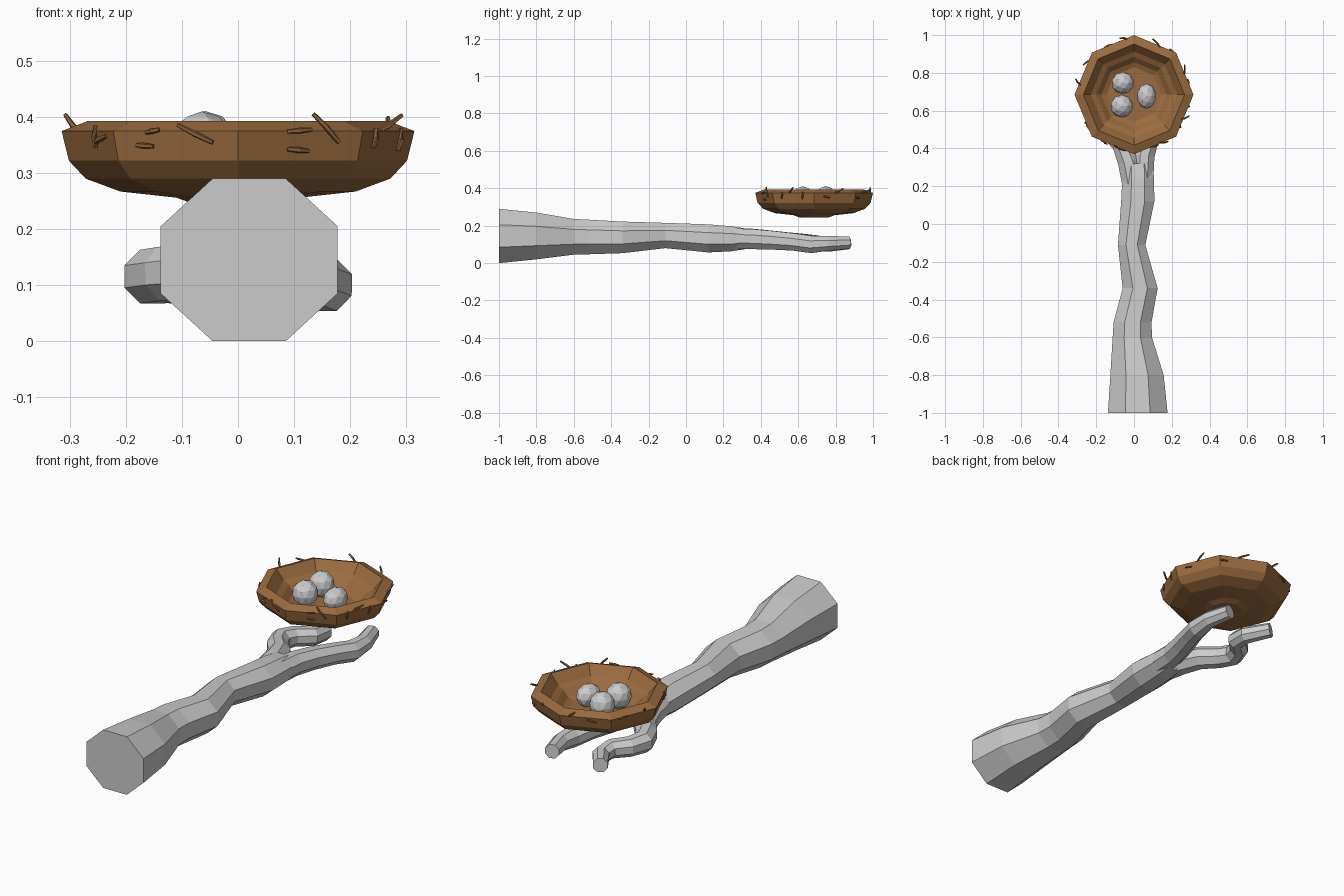
import bpy, bmesh, math
from mathutils import Vector

if "Cube" in bpy.data.objects:
    bpy.data.objects.remove(bpy.data.objects["Cube"])


def material(name, rgb):
    m = bpy.data.materials.new(name)
    m.diffuse_color = (*rgb, 1)
    m.use_nodes = True
    m.node_tree.nodes["Principled BSDF"].inputs["Base Color"].default_value = m.diffuse_color
    return m


GREY = material("pale_grey", (0.6, 0.6, 0.6))
BROWN = material("nest_brown", (0.33, 0.15, 0.05))
TWIG = material("twig_brown", (0.24, 0.115, 0.042))


def finish(bm, name, mat):
    bmesh.ops.recalc_face_normals(bm, faces=bm.faces)
    me = bpy.data.meshes.new(name)
    bm.to_mesh(me)
    bm.free()
    me.materials.append(mat)
    ob = bpy.data.objects.new(name, me)
    bpy.context.collection.objects.link(ob)
    return ob


def skin(bm, rings):
    """Join equal rings of points into a tube with capped ends."""
    rows = [[bm.verts.new(p) for p in r] for r in rings]
    n = len(rows[0])
    for a, b in zip(rows, rows[1:]):
        for i in range(n):
            j = (i + 1) % n
            bm.faces.new((a[i], a[j], b[j], b[i]))
    bm.faces.new(rows[0])
    bm.faces.new(rows[-1])


def sweep(bm, path, sides):
    """Tube along points (x, y, z, radius)."""
    pts = [Vector(p[:3]) for p in path]
    rings = []
    for i, p in enumerate(pts):
        t = (pts[min(i + 1, len(pts) - 1)] - pts[max(i - 1, 0)]).normalized()
        side = t.cross(Vector((0, 0, 1))).normalized()
        up = side.cross(t)
        rings.append([p + path[i][3] * (side * math.cos(a) + up * math.sin(a))
                      for a in [math.tau * (k + 0.5) / sides for k in range(sides)]])
    skin(bm, rings)


# Main branch: y, x min, x max, z min, z max of each eight-sided ring
main = [(-1.0, -0.138, 0.178, 0.0, 0.29), (-0.8, -0.125, 0.157, 0.02, 0.27),
        (-0.6, -0.113, 0.095, 0.045, 0.236), (-0.52, -0.108, 0.093, 0.047, 0.232),
        (-0.34, -0.06, 0.125, 0.053, 0.222), (-0.11, -0.085, 0.06, 0.08, 0.215),
        (0.12, -0.068, 0.108, 0.057, 0.207), (0.24, -0.062, 0.106, 0.063, 0.197),
        (0.32, -0.06, 0.1, 0.075, 0.185)]
bm = bmesh.new()
rings = []
for y, x0, x1, z0, z1 in main:
    c = math.cos(math.pi / 8)
    rx, rz = (x1 - x0) / 2 / c, (z1 - z0) / 2 / c
    rings.append([Vector(((x0 + x1) / 2 + rx * math.cos(a), y, (z0 + z1) / 2 + rz * math.sin(a)))
                  for a in [math.tau * (k + 0.5) / 8 for k in range(8)]])
skin(bm, rings)
finish(bm, "main_branch", GREY)

# Two forked limbs under the nest
left = [(-0.005, 0.2, 0.132, 0.06), (-0.03, 0.33, 0.13, 0.06), (-0.065, 0.42, 0.126, 0.055),
        (-0.125, 0.49, 0.12, 0.052), (-0.155, 0.56, 0.115, 0.052), (-0.13, 0.63, 0.112, 0.047),
        (-0.068, 0.69, 0.107, 0.045), (-0.062, 0.76, 0.1, 0.042), (-0.132, 0.865, 0.108, 0.036)]
right = [(0.045, 0.2, 0.132, 0.06), (0.055, 0.36, 0.128, 0.058), (0.085, 0.47, 0.122, 0.054),
         (0.125, 0.58, 0.113, 0.05), (0.158, 0.67, 0.1, 0.05), (0.162, 0.76, 0.105, 0.042),
         (0.13, 0.872, 0.11, 0.036)]
for name, path in (("left_fork", left), ("right_fork", right)):
    bm = bmesh.new()
    sweep(bm, path, 8)
    finish(bm, name, GREY)

# Nest: eight-sided bowl, profile from the outer base over the rim to the floor
NEST_Y = 0.685
profile = [(0.08, 0.245), (0.11, 0.256), (0.21, 0.267), (0.272, 0.29), (0.302, 0.322),
           (0.315, 0.375), (0.268, 0.393), (0.228, 0.345), (0.2, 0.33), (0.172, 0.302),
           (0.145, 0.29)]
bm = bmesh.new()
skin(bm, [[Vector((r * math.cos(k * math.pi / 4), NEST_Y + r * math.sin(k * math.pi / 4), z))
           for k in range(8)] for r, z in profile])
finish(bm, "nest", BROWN)

# Eggs: centre and half sizes
eggs = [(-0.06, 0.747, 0.348, 0.06, 0.059, 0.063), (-0.065, 0.624, 0.348, 0.06, 0.061, 0.062),
        (0.066, 0.677, 0.335, 0.051, 0.067, 0.054)]
for i, (x, y, z, sx, sy, sz) in enumerate(eggs):
    bm = bmesh.new()
    bmesh.ops.create_icosphere(bm, subdivisions=2, radius=1)
    for v in bm.verts:
        v.co = Vector((x + v.co.x * sx, y + v.co.y * sy, z + v.co.z * sz))
    finish(bm, f"egg_{i + 1}", GREY)

# Loose twigs on the nest wall: angle, height, upward tilt, outward lean (degrees), length
twigs = [(-12, 0.36, 85, 5, 0.04), (-25, 0.385, 40, 35, 0.07), (-35, 0.362, 80, 0, 0.035),
         (-58, 0.38, -50, 15, 0.07), (-68, 0.376, 5, 5, 0.045), (-68, 0.341, -5, 5, 0.04),
         (-105, 0.37, -25, 8, 0.075), (-121, 0.375, 10, 5, 0.03), (-125, 0.349, -4, 5, 0.045),
         (-150, 0.365, 85, 3, 0.04), (-146, 0.36, 15, 10, 0.05), (168, 0.385, 130, 40, 0.065),
         (145, 0.375, 20, 20, 0.06), (118, 0.36, -15, 5, 0.05), (100, 0.385, 40, 15, 0.06),
         (65, 0.38, 15, 25, 0.08), (48, 0.35, -10, 5, 0.045), (25, 0.382, 30, 25, 0.075),
         (12, 0.355, -15, 6, 0.045)]
bm = bmesh.new()
for ang, z, tilt, lean, length in twigs:
    a, t, o = map(math.radians, (ang, tilt, lean))
    wall = (0.315 - (0.375 - min(z, 0.375)) * 0.25) * math.cos(math.pi / 8)
    r = wall / math.cos(a % (math.pi / 4) - math.pi / 8) + 0.002
    out = Vector((math.cos(a), math.sin(a), 0))
    tan = Vector((-out.y, out.x, 0))
    d = (tan * math.cos(t) + Vector((0, 0, 1)) * math.sin(t)) * math.cos(o) + out * math.sin(o)
    c = Vector((0, NEST_Y, z)) + out * r
    bend = out * 0.004
    sweep(bm, [(*(c - d * length / 2), 0.004), (*(c + bend), 0.0055),
               (*(c + d * length / 2), 0.004)], 5)
finish(bm, "twigs", TWIG)
